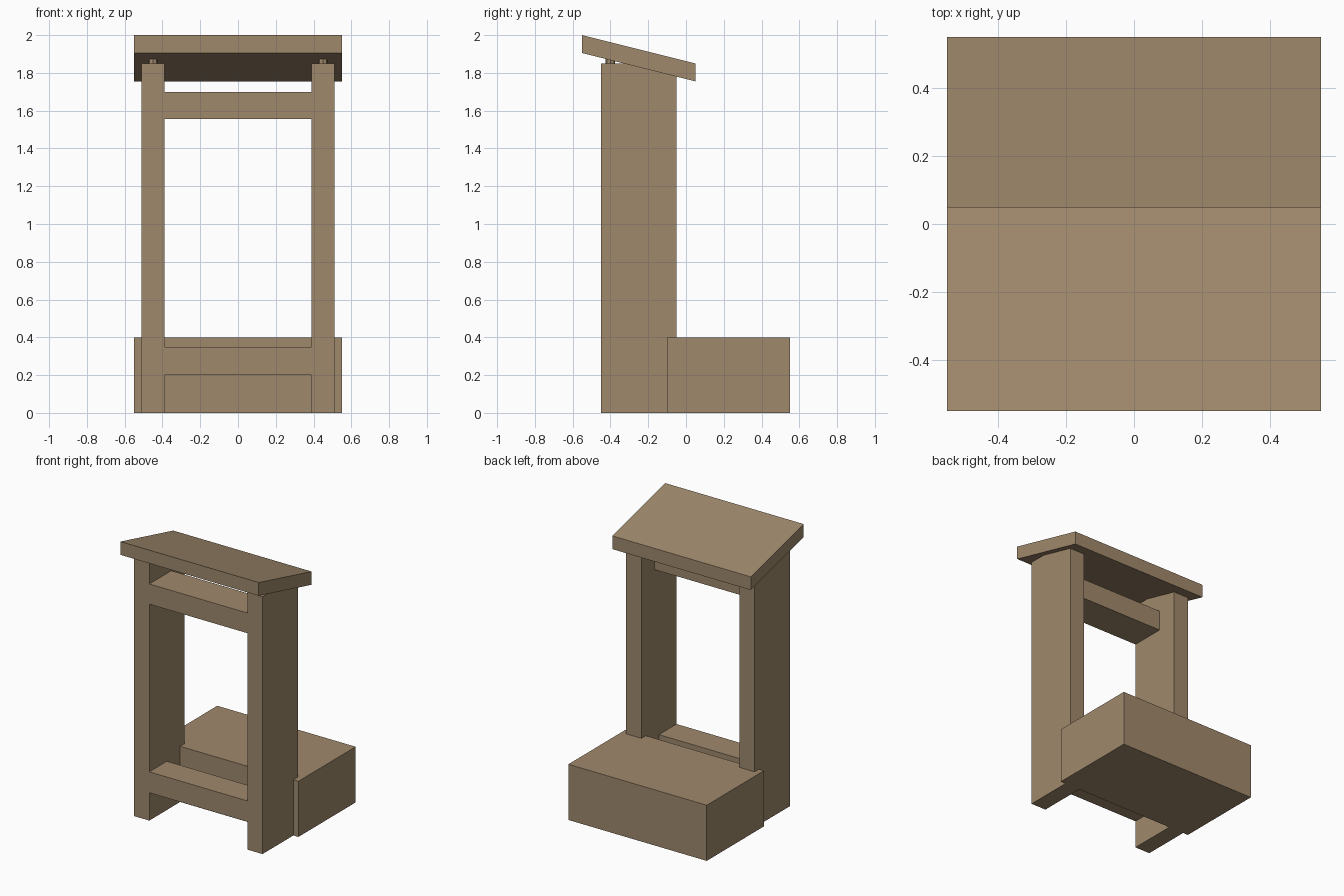
import bpy
import bmesh

if "Cube" in bpy.data.objects:
    bpy.data.objects.remove(bpy.data.objects["Cube"], do_unlink=True)

# Single wood colour
wood = bpy.data.materials.new("brown_wood")
wood.use_nodes = True
colour = (0.35, 0.25, 0.15, 1)
wood.diffuse_color = colour
wood.node_tree.nodes["Principled BSDF"].inputs["Base Color"].default_value = colour


def extrude_x(name, profile, x0, x1):
    """Sweep a (y, z) profile from x0 to x1."""
    bm = bmesh.new()
    face = bm.faces.new([bm.verts.new((x0, y, z)) for y, z in profile])
    swept = bmesh.ops.extrude_face_region(bm, geom=[face])["geom"]
    verts = [g for g in swept if isinstance(g, bmesh.types.BMVert)]
    bmesh.ops.translate(bm, vec=(x1 - x0, 0, 0), verts=verts)
    bmesh.ops.recalc_face_normals(bm, faces=bm.faces)
    mesh = bpy.data.meshes.new(name)
    bm.to_mesh(mesh)
    bm.free()
    mesh.materials.append(wood)
    obj = bpy.data.objects.new(name, mesh)
    bpy.context.collection.objects.link(obj)
    return obj


def board(name, x, y, z):
    profile = [(y[0], z[0]), (y[1], z[0]), (y[1], z[1]), (y[0], z[1])]
    return extrude_x(name, profile, *x)


# Upright sides and the dowels that meet the desk
for side, label in ((1, "left"), (-1, "right")):
    board(label + "_upright", sorted((side * 0.39, side * 0.51)),
          (-0.45, -0.05), (0, 1.85))
    bpy.ops.mesh.primitive_cylinder_add(vertices=8, radius=0.025, depth=0.06,
                                        location=(side * 0.45, -0.4, 1.86))
    dowel = bpy.context.object
    dowel.name = label + "_dowel"
    dowel.data.materials.append(wood)

# Cross rails
board("upper_rail", (-0.39, 0.39), (-0.45, -0.20), (1.555, 1.70))
board("lower_rail", (-0.39, 0.39), (-0.45, -0.25), (0.20, 0.35))

# Kneeling block
board("kneeler", (-0.55, 0.55), (-0.10, 0.55), (0, 0.40))

# Sloping desk with plumb-cut ends
extrude_x("sloped_desk", [(-0.55, 1.905), (0.05, 1.755), (0.05, 1.85), (-0.55, 2.0)],
          -0.55, 0.55)
